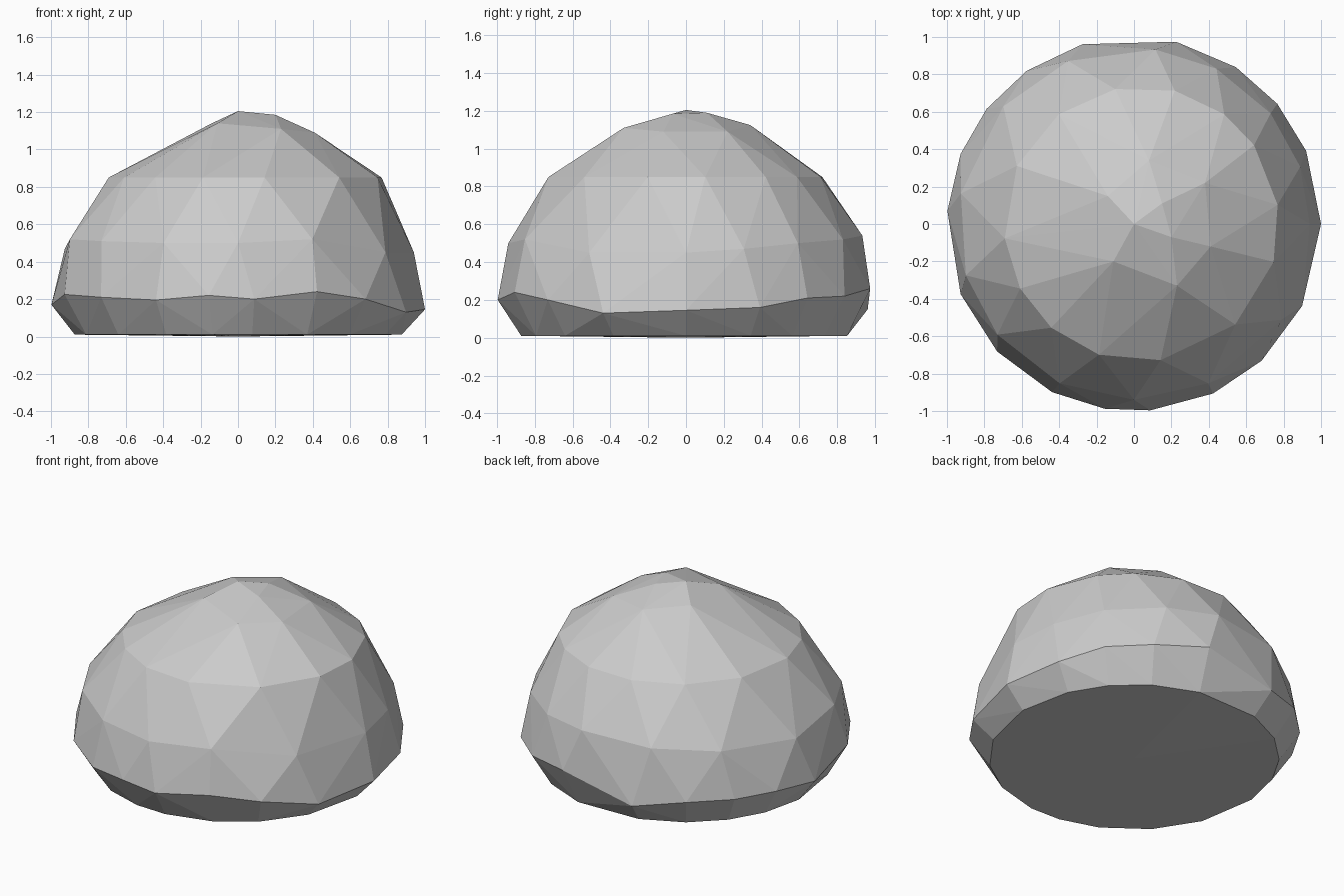
import bpy
import bmesh
from math import radians, sin, cos

default_cube = bpy.data.objects.get("Cube")
if default_cube:
    bpy.data.objects.remove(default_cube, do_unlink=True)


def make_material(name, colour):
    mat = bpy.data.materials.new(name)
    mat.use_nodes = True
    mat.diffuse_color = colour
    mat.node_tree.nodes["Principled BSDF"].inputs["Base Color"].default_value = colour
    return mat


def ring(angles_and_heights, radius, centre_x=0.0):
    """Points around the z axis, one for each (angle in degrees, height)."""
    return [(centre_x + radius * cos(radians(a)), radius * sin(radians(a)), z)
            for a, z in angles_and_heights]


# Uneven lower rim, the widest part of the boulder
rim_profile = [
    (0, .145), (23, .16), (40, .21), (57, .22), (77, .26), (106, .15),
    (125, .2), (142, .2), (158, .2), (176, .17), (202, .225), (223, .21),
    (244, .195), (261, .22), (275, .2), (295, .24), (313, .2), (334, .13)]
rim = ring(rim_profile, 1.0)

# Underside, undercut below the rim, with a slightly sagging middle
base = ring([(a, .01) for a, z in rim_profile], .875) + [(0, 0, 0)]

# Flank ring, leaning in above the rim
flank = ring([
    (0, .45), (19, .47), (39, .5), (62, .52), (83, .54), (112, .52), (138, .5),
    (170, .47), (197, .52), (219, .51), (245, .5), (270, .5), (295, .52),
    (327, .45)], .94)

# Level shoulder ring
shoulder_angles = [8, 35, 53, 76, 101, 127, 155, 186, 208, 229, 252, 278, 313, 344]
shoulder = ring([(a, .85) for a in shoulder_angles], .735, centre_x=.04)

# Irregular crown facets and the peak
crown = [
    (.38, .22, 1.09), (.41, -.12, 1.09), (.23, -.33, 1.11), (-.11, -.2, 1.14),
    (-.14, .15, 1.14), (.08, .34, 1.125), (.15, .11, 1.19), (.2, -.07, 1.185),
    (0, 0, 1.205)]

# Wrap the rings in one faceted skin
bm = bmesh.new()
for point in base + rim + flank + shoulder + crown:
    bm.verts.new(point)
hull = bmesh.ops.convex_hull(bm, input=bm.verts[:])
inside = {v for v in hull["geom_interior"] + hull["geom_unused"]
          if isinstance(v, bmesh.types.BMVert)}
bmesh.ops.delete(bm, geom=list(inside), context="VERTS")
bmesh.ops.recalc_face_normals(bm, faces=bm.faces[:])

mesh = bpy.data.meshes.new("boulder")
bm.to_mesh(mesh)
bm.free()
mesh.materials.append(make_material("stone grey", (.6, .6, .6, 1)))
boulder = bpy.data.objects.new("boulder", mesh)
bpy.context.collection.objects.link(boulder)
